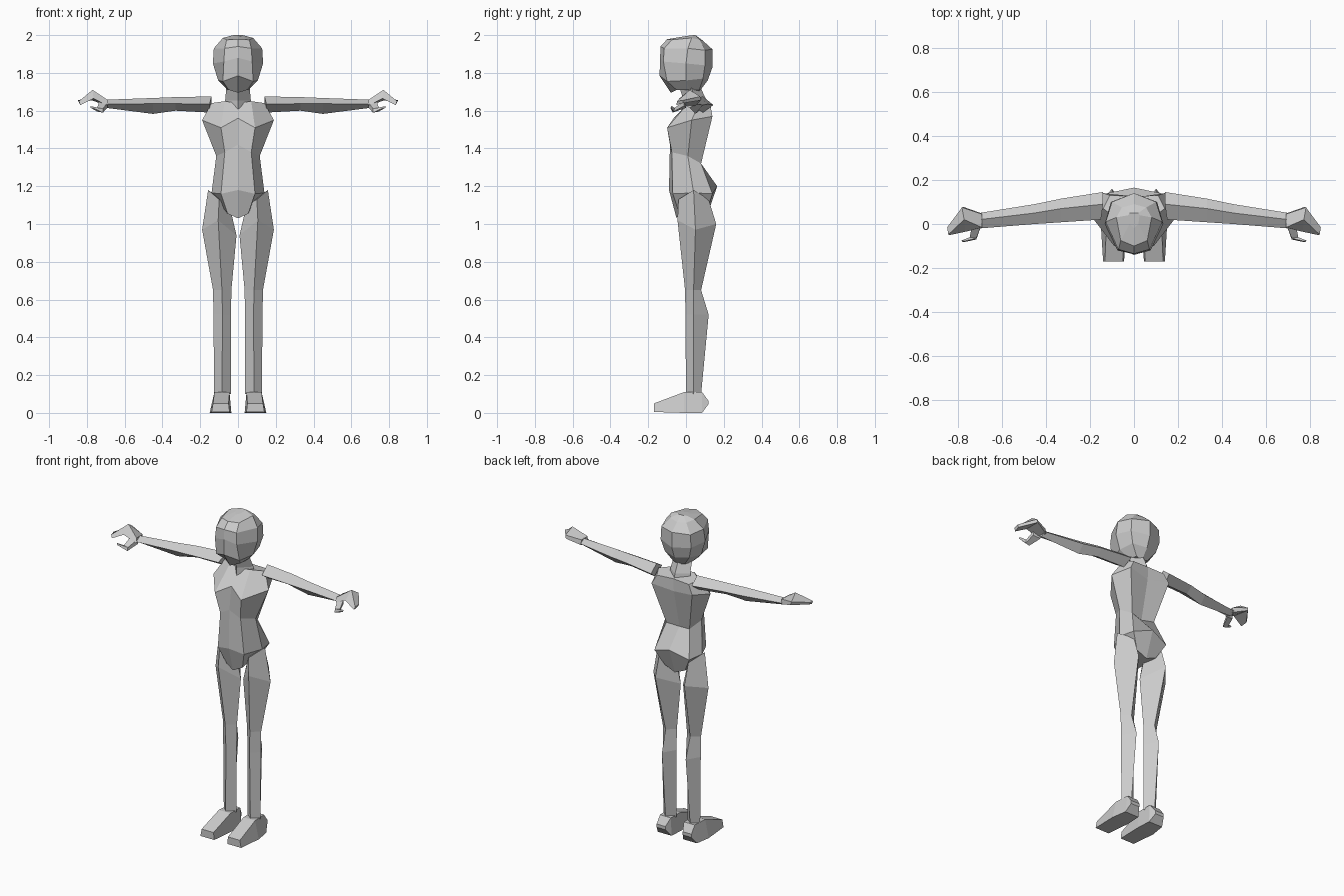
import bpy
import bmesh


def loft(name, rings, mirror=False):
    """Bridge equal-length rings of points, cap both ends, optionally mirror in x."""
    bm = bmesh.new()
    loops = [[bm.verts.new(p) for p in ring] for ring in rings]
    n = len(loops[0])
    for a, b in zip(loops, loops[1:]):
        for i in range(n):
            j = (i + 1) % n
            bm.faces.new((a[i], a[j], b[j], b[i]))
    bm.faces.new(loops[0])
    bm.faces.new(loops[-1])
    bmesh.ops.recalc_face_normals(bm, faces=bm.faces)
    mesh = bpy.data.meshes.new(name)
    bm.to_mesh(mesh)
    bm.free()
    obj = bpy.data.objects.new(name, mesh)
    bpy.context.collection.objects.link(obj)
    if mirror:
        mod = obj.modifiers.new("mirror", 'MIRROR')
        mod.use_mirror_merge = False
    return obj


def full(half):
    """Complete a half ring (front centre round to back centre) by symmetry."""
    return half + [(-x, y, z) for x, y, z in half[-2:0:-1]]


def box_ring_y(y, x0b, x1b, z0, x0t, x1t, z1):
    return [(x0b, y, z0), (x1b, y, z0), (x1t, y, z1), (x0t, y, z1)]


def diamond_z(z, outer, front, inner, back, cx, cy=.04):
    return [(outer, cy, z), (cx, front, z), (inner, cy, z), (cx, back, z)]


# Head: chin, jaw, cheeks, brow, hairline, crown
head = [
    [(0, -.08, 1.695), (.05, -.05, 1.71), (.055, .02, 1.71), (.04, .07, 1.71), (0, .07, 1.70)],
    [(0, -.14, 1.785), (.08, -.10, 1.755), (.105, 0, 1.76), (.085, .09, 1.77), (0, .115, 1.76)],
    [(0, -.137, 1.88), (.075, -.12, 1.86), (.133, 0, 1.85), (.105, .10, 1.84), (0, .14, 1.83)],
    [(0, -.135, 1.94), (.07, -.115, 1.93), (.128, .01, 1.93), (.10, .10, 1.92), (0, .14, 1.925)],
    [(0, -.10, 1.978), (.06, -.075, 1.975), (.08, .03, 1.985), (.055, .075, 1.975), (0, .09, 1.97)],
]
crown = [(0, -.02, 1.99), (.02, 0, 1.995), (.025, .04, 2.0), (.02, .05, 2.0), (0, .05, 2.0)]
loft("head", [full(r) for r in head + [crown]])

# Neck
loft("neck", [full([(0, y - r, z), (r, y, z), (0, y + r * .8, z)])
              for z, y, r in ((1.60, .06, .075), (1.655, .055, .068), (1.74, .02, .06))])

# Torso: shoulders, bust, waist, hips, crotch
torso = [
    [(0, .02, 1.64), (.07, .02, 1.65), (.14, .07, 1.64), (.11, .13, 1.625), (0, .125, 1.63)],
    [(0, -.065, 1.56), (.09, -.10, 1.51), (.19, .03, 1.55), (.14, .14, 1.57), (0, .12, 1.55)],
    [(0, -.085, 1.42), (.07, -.075, 1.38), (.115, .01, 1.36), (.08, .08, 1.32), (0, .065, 1.31)],
    [(0, -.09, 1.18), (.09, -.07, 1.16), (.14, .04, 1.165), (.12, .14, 1.16), (0, .165, 1.20)],
    [(0, -.05, 1.03), (.055, -.035, 1.055), (.07, .03, 1.09), (.07, .11, 1.07), (0, .11, 1.04)],
]
loft("torso", [full(r) for r in torso])

# Legs: hip top, thigh, knee, calf, ankle
loft("legs", [
    [(.158, .04, 1.18), (.10, -.04, 1.13), (.045, .04, 1.10), (.10, .12, 1.13)],
    [(.19, .05, .97), (.105, -.045, 1.02), (.008, .04, .94), (.10, .16, 1.0)],
    diamond_z(.65, .132, -.005, .035, .08, .085),
    diamond_z(.52, .13, -.003, .037, .12, .082),
    diamond_z(.10, .126, 0, .038, .08, .085),
], mirror=True)

# Feet: heel to toe
loft("feet", [
    box_ring_y(.118, .06, .12, .045, .06, .12, .065),
    box_ring_y(.085, .04, .135, 0, .045, .12, .11),
    box_ring_y(-.01, .035, .15, 0, .045, .125, .11),
    box_ring_y(-.17, .045, .14, .005, .05, .132, .05),
], mirror=True)

# Arms: shoulder, mid upper arm, elbow, wrist (top, front, bottom, back)
loft("arms", [
    [(.14, .09, 1.675), (.15, .02, 1.635), (.15, .09, 1.59), (.14, .145, 1.63)],
    [(.33, .07, 1.672), (.33, .008, 1.637), (.33, .07, 1.60), (.33, .115, 1.635)],
    [(.45, .05, 1.667), (.45, 0, 1.637), (.45, .05, 1.583), (.45, .09, 1.63)],
    [(.70, .02, 1.658), (.70, -.02, 1.635), (.70, .02, 1.615), (.70, .05, 1.635)],
], mirror=True)

# Hands: wrist, knuckles, curled fingertips
loft("hands", [
    [(.69, -.018, 1.625), (.69, .048, 1.625), (.69, .045, 1.657), (.69, -.015, 1.657)],
    [(.765, -.035, 1.665), (.775, .078, 1.655), (.78, .075, 1.675), (.77, .02, 1.71)],
    [(.835, -.05, 1.63), (.84, -.015, 1.64), (.847, -.015, 1.655), (.842, -.048, 1.65)],
], mirror=True)

# Thumbs
loft("thumbs", [
    [(.69, 0, 1.615), (.69, 0, 1.645), (.735, -.01, 1.65), (.735, -.01, 1.625)],
    [(.715, -.07, 1.59), (.715, -.065, 1.61), (.745, -.06, 1.615), (.745, -.065, 1.595)],
    [(.77, -.082, 1.615), (.77, -.078, 1.622), (.782, -.075, 1.624), (.78, -.08, 1.615)],
], mirror=True)
